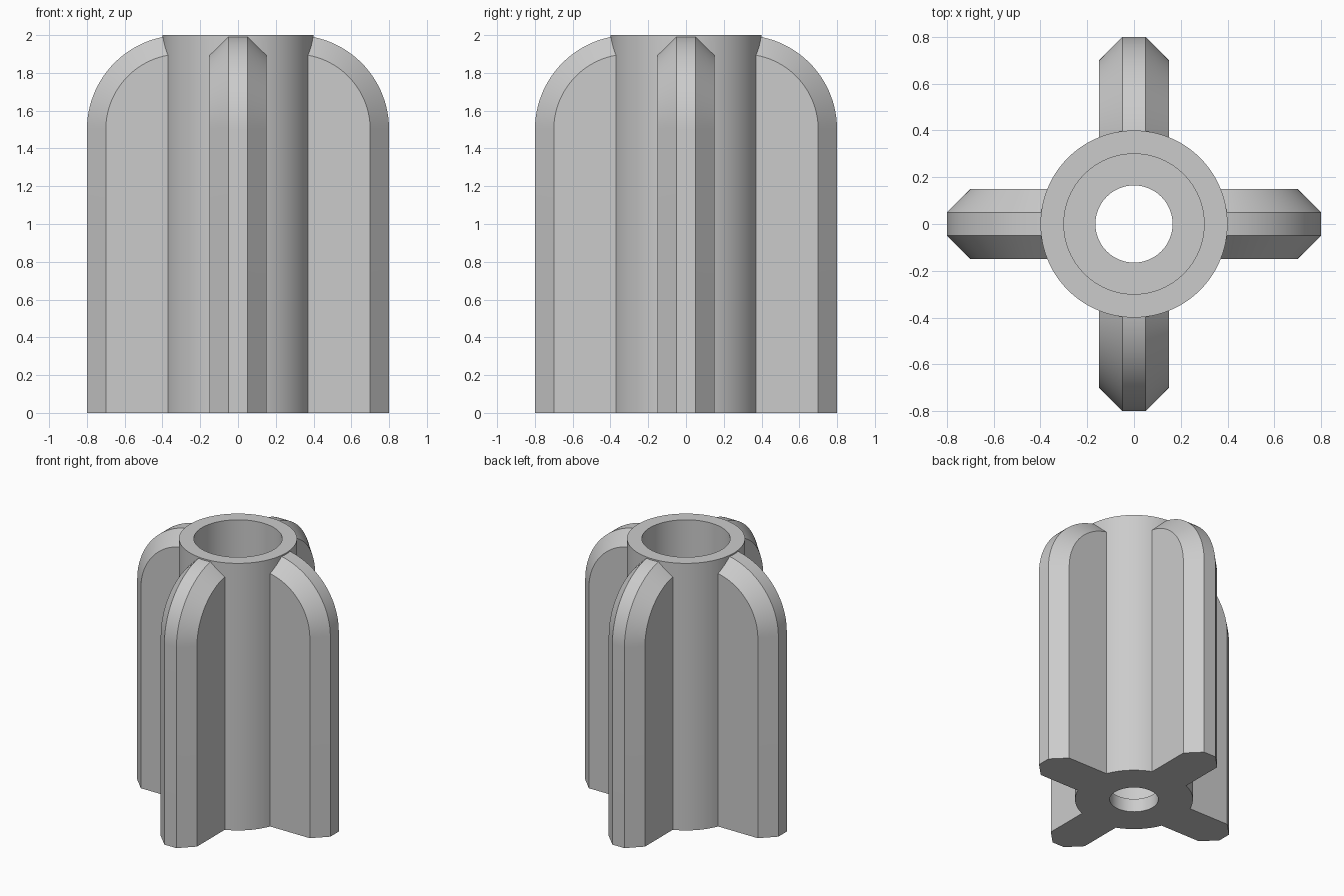
import bpy, bmesh, math
from mathutils import Matrix

if "Cube" in bpy.data.objects:
    bpy.data.objects.remove(bpy.data.objects["Cube"])

grey = bpy.data.materials.new("plain grey")
grey.diffuse_color = (0.6, 0.6, 0.6, 1)
grey.use_nodes = True
grey.node_tree.nodes["Principled BSDF"].inputs["Base Color"].default_value = grey.diffuse_color


def make_object(name, bm):
    bmesh.ops.recalc_face_normals(bm, faces=bm.faces)
    mesh = bpy.data.meshes.new(name)
    bm.to_mesh(mesh)
    bm.free()
    mesh.materials.append(grey)
    obj = bpy.data.objects.new(name, mesh)
    bpy.context.collection.objects.link(obj)
    return obj


def lathe(name, profile, steps=96):
    """Spin a closed (radius, height) profile about the z axis."""
    bm = bmesh.new()
    rings = [[bm.verts.new((r * math.cos(2 * math.pi * i / steps),
                            r * math.sin(2 * math.pi * i / steps), z))
              for r, z in profile] for i in range(steps)]
    n = len(profile)
    for i in range(steps):
        a, b = rings[i], rings[(i + 1) % steps]
        for j in range(n):
            k = (j + 1) % n
            bm.faces.new((a[j], b[j], b[k], a[k]))
    return make_object(name, bm)


def fin_outline(inset, steps=24):
    """Side outline of a fin with its rounded upper corner."""
    root, corner_x, corner_z, radius = 0.35, 0.3, 1.5, 0.5 - inset
    end = math.acos((root - corner_x) / radius)
    arc = [(corner_x + radius * math.cos(end * i / steps),
            corner_z + radius * math.sin(end * i / steps)) for i in range(steps + 1)]
    return [(root, 0), (corner_x + radius, 0)] + arc


def fin(name, angle):
    """Fin with a flat outer edge between two chamfers."""
    bm = bmesh.new()
    layers = [[bm.verts.new((x, y, z)) for x, z in fin_outline(inset)]
              for y, inset in ((-0.15, 0.1), (-0.05, 0), (0.05, 0), (0.15, 0.1))]
    for a, b in zip(layers, layers[1:]):
        for j in range(len(a)):
            k = (j + 1) % len(a)
            bm.faces.new((a[j], a[k], b[k], b[j]))
    bm.faces.new(layers[0])
    bm.faces.new(layers[-1])
    bm.transform(Matrix.Rotation(angle, 4, 'Z'))
    return make_object(name, bm)


# Tube with a wide bore and a smaller hole through its floor
body = lathe("finned_tube", [(0.165, 0), (0.4, 0), (0.4, 2), (0.3, 2), (0.3, 0.1), (0.165, 0.1)])

# Four fins fused to the tube
bpy.context.view_layer.objects.active = body
for i in range(4):
    part = fin("fin", i * math.pi / 2)
    mod = body.modifiers.new("fuse", 'BOOLEAN')
    mod.operation, mod.solver, mod.object = 'UNION', 'EXACT', part
    bpy.ops.object.modifier_apply(modifier=mod.name)
    bpy.data.objects.remove(part)

body.select_set(True)
bpy.ops.object.shade_smooth_by_angle(angle=math.radians(30))
